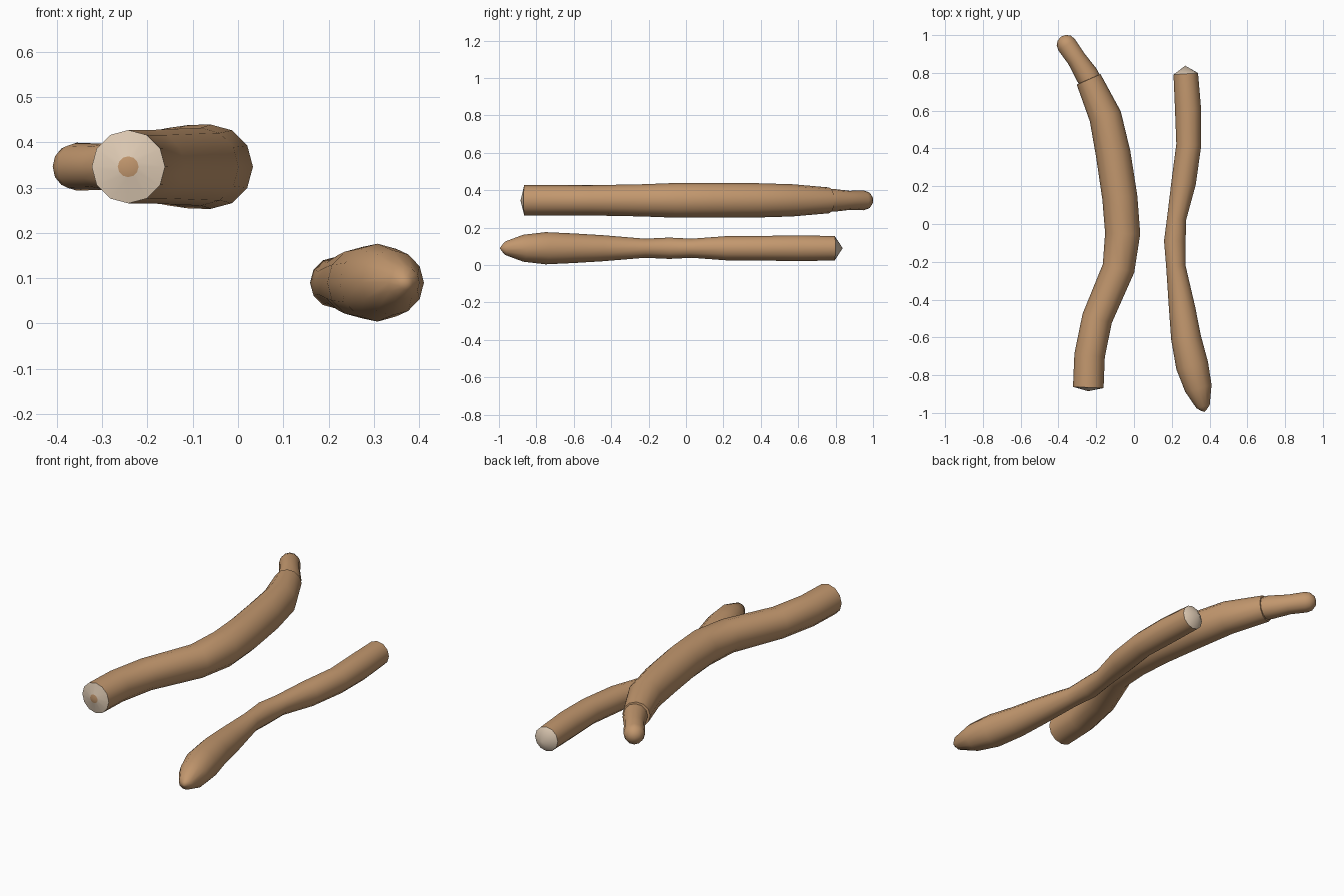
import bpy, bmesh, math
from mathutils import Vector

if "Cube" in bpy.data.objects:
    bpy.data.objects.remove(bpy.data.objects["Cube"])


def mat(name, rgb):
    m = bpy.data.materials.new(name)
    m.diffuse_color = (*rgb, 1)
    m.use_nodes = True
    m.node_tree.nodes["Principled BSDF"].inputs["Base Color"].default_value = m.diffuse_color
    return m


BARK = mat("tan bark", (0.54, 0.31, 0.155))
CUT = mat("pale cut wood", (0.74, 0.60, 0.46))
SIDES = 12


def limb(name, z, rings, start_cap=None, end_cap=None):
    """Tube through rings of (x, y, radius). A cap is a list of
    (distance outward, radius, material index); radius 0 is the apex."""
    bm = bmesh.new()
    pts = [Vector((x, y, z)) for x, y, _ in rings]
    n = len(pts)

    def ring(c, d, r):
        side = d.cross(Vector((0, 0, 1))).normalized()
        return [bm.verts.new(c + side * (r * math.cos(2 * math.pi * i / SIDES))
                             + Vector((0, 0, r * math.sin(2 * math.pi * i / SIDES))))
                for i in range(SIDES)]

    def bridge(a, b, m):
        for i in range(SIDES):
            j = (i + 1) % SIDES
            bm.faces.new((a[i], a[j], b[j], b[i])).material_index = m

    dirs = []
    for i in range(n):
        a = (pts[i] - pts[max(i - 1, 0)])
        b = (pts[min(i + 1, n - 1)] - pts[i])
        dirs.append((a.normalized() + b.normalized()).normalized())
    loops = [ring(p, d, r[2]) for p, d, r in zip(pts, dirs, rings)]
    for a, b in zip(loops, loops[1:]):
        bridge(a, b, 0)
    for cap, k, s in ((start_cap, 0, -1), (end_cap, n - 1, 1)):
        last = loops[k]
        for dist, r, m in cap:
            c = pts[k] + dirs[k] * (s * dist)
            if r > 0:
                new = ring(c, dirs[k], r)
                bridge(last, new, m)
                last = new
            else:
                apex = bm.verts.new(c)
                for i in range(SIDES):
                    bm.faces.new((last[i], last[(i + 1) % SIDES], apex)).material_index = m
    bmesh.ops.recalc_face_normals(bm, faces=bm.faces[:])
    me = bpy.data.meshes.new(name)
    bm.to_mesh(me)
    bm.free()
    me.materials.append(BARK)
    me.materials.append(CUT)
    ob = bpy.data.objects.new(name, me)
    bpy.context.collection.objects.link(ob)
    bpy.ops.object.select_all(action='DESELECT')
    ob.select_set(True)
    bpy.context.view_layer.objects.active = ob
    bpy.ops.object.shade_smooth_by_angle(angle=math.radians(42))
    return ob


# thick upper stick, pale cut end at the front with a small core
limb("upper_stick", 0.346,
     [(-0.242, -0.865, 0.081), (-0.235, -0.695, 0.081), (-0.195, -0.50, 0.081),
      (-0.082, -0.235, 0.086), (-0.060, -0.05, 0.093), (-0.075, 0.14, 0.093),
      (-0.110, 0.37, 0.092), (-0.152, 0.57, 0.086), (-0.24, 0.765, 0.069)],
     start_cap=[(0.014, 0.023, 1), (0.02, 0, 0)],
     end_cap=[(0.01, 0, 0)])

# thin branch growing from its back end, rounded tip
limb("upper_stick_twig", 0.346,
     [(-0.225, 0.745, 0.058), (-0.250, 0.79, 0.061), (-0.305, 0.875, 0.051),
      (-0.356, 0.948, 0.053)],
     start_cap=[(0.01, 0, 0)],
     end_cap=[(0.027, 0.046, 0), (0.046, 0.027, 0), (0.054, 0, 0)])

# thin lower stick, tapered point at the front and pale cut end at the back
limb("lower_stick", 0.09,
     [(0.366, -0.967, 0.036), (0.341, -0.87, 0.072), (0.308, -0.75, 0.086),
      (0.275, -0.60, 0.079), (0.255, -0.45, 0.070), (0.221, -0.22, 0.051),
      (0.216, -0.09, 0.057), (0.226, 0.03, 0.051), (0.263, 0.22, 0.065),
      (0.290, 0.42, 0.066), (0.286, 0.61, 0.069), (0.274, 0.795, 0.065)],
     start_cap=[(0.018, 0.016, 0), (0.029, 0, 0)],
     end_cap=[(0.043, 0, 1)])
